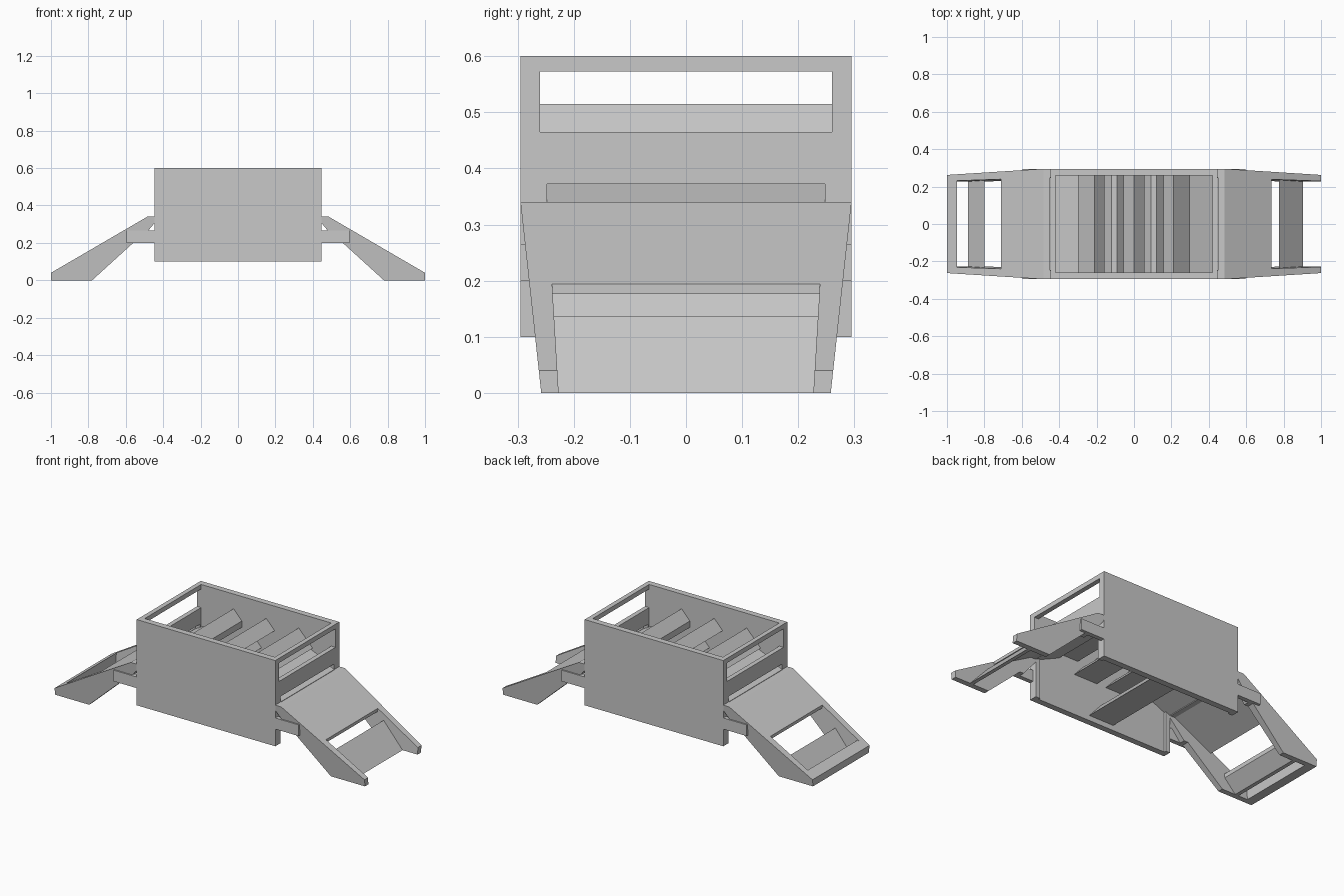
import bpy, bmesh

cube = bpy.data.objects.get("Cube")
if cube:
    bpy.data.objects.remove(cube, do_unlink=True)

GREY = (0.58, 0.58, 0.58, 1.0)
grey = bpy.data.materials.new("plain_grey")
grey.use_nodes = True
grey.diffuse_color = GREY
grey.node_tree.nodes["Principled BSDF"].inputs["Base Color"].default_value = GREY


def prism(name, profile, near, far):
    """Extrude an x-z profile between two y limits given as functions of z."""
    bm = bmesh.new()
    a = [bm.verts.new((x, near(z), z)) for x, z in profile]
    b = [bm.verts.new((x, far(z), z)) for x, z in profile]
    n = len(profile)
    bm.faces.new(a)
    bm.faces.new(b[::-1])
    for i in range(n):
        j = (i + 1) % n
        bm.faces.new((a[i], b[i], b[j], a[j]))
    bmesh.ops.recalc_face_normals(bm, faces=bm.faces)
    mesh = bpy.data.meshes.new(name)
    bm.to_mesh(mesh)
    bm.free()
    mesh.materials.append(grey)
    obj = bpy.data.objects.new(name, mesh)
    bpy.context.collection.objects.link(obj)
    return obj


def block(name, x0, x1, y0, y1, z0, z1):
    return prism(name, [(x0, z0), (x1, z0), (x1, z1), (x0, z1)],
                 lambda z: y0, lambda z: y1)


def cross_bar(name, profile, s=1):
    """Solid bar spanning the inside of the housing."""
    return prism(name, [(s * x, z) for x, z in profile],
                 lambda z: -0.261, lambda z: 0.261)


def outer(z):
    return 0.258 + z * 0.109


def inner(z):
    return 0.227 + z * 0.06


# Open housing: long walls
for s, side in ((-1, "front"), (1, "back")):
    y0, y1 = sorted((s * 0.26, s * 0.295))
    block(side + "_wall", -0.447, 0.447, y0, y1, 0.10, 0.60)

for s, side, deck_end in ((1, "left", 0.735), (-1, "right", 0.712)):
    # End walls with a window above and an open doorway below
    x0, x1 = sorted((s * 0.42, s * 0.447))
    block(side + "_top_rail", x0, x1, -0.262, 0.262, 0.573, 0.60)
    block(side + "_window_sill", x0, x1, -0.262, 0.262, 0.372, 0.465)

    # Ramp deck
    end_z = 0.34 - (deck_end - 0.485) * 0.5825
    prism(side + "_ramp_deck",
          [(s * x, z) for x, z in ((0.45, 0.34), (0.485, 0.34), (deck_end, end_z),
                                   (deck_end, end_z - 0.018),
                                   (0.48, 0.318), (0.45, 0.318))],
          lambda z: -inner(z) - 0.004, lambda z: inner(z) + 0.004)

    for t, face in ((-1, "front"), (1, "back")):
        # Doorway posts
        y0, y1 = sorted((t * 0.248, t * 0.262))
        block(f"{side}_{face}_post", x0, x1, y0, y1, 0.10, 0.38)
        # Tapering ramp cheeks
        prism(f"{side}_{face}_ramp_cheek",
              [(s * x, z) for x, z in ((0.447, 0.34), (0.485, 0.34), (1, 0.04),
                                       (1, 0), (0.78, 0), (0.56, 0.2),
                                       (0.535, 0.2), (0.447, 0.305))],
              lambda z: t * inner(z), lambda z: t * outer(z))
        # Support arms joining ramp and housing
        y0, y1 = sorted((t * 0.27, t * 0.295))
        xa, xb = sorted((s * 0.44, s * 0.597))
        block(f"{side}_{face}_arm", xa, xb, y0, y1, 0.20, 0.265)

    # Chute leading out through the doorway
    cross_bar(side + "_chute", ((0.447, 0.34), (0.28, 0.415),
                                (0.28, 0.395), (0.447, 0.32)), s)
    # Outer baffle with a long outward slope
    cross_bar(side + "_outer_baffle", ((0.157, 0.457), (0.21, 0.515),
                                       (0.30, 0.42), (0.157, 0.42)), s)
    # Flat-topped lower baffle under the gap
    cross_bar(side + "_lower_baffle", ((0.03, 0.335), (0.09, 0.40),
                                       (0.12, 0.40), (0.18, 0.335)), s)

# Middle baffle and the low divider under it
cross_bar("middle_baffle", ((-0.055, 0.457), (0, 0.515), (0.055, 0.457)))
cross_bar("low_divider", ((-0.08, 0.13), (0, 0.22), (0.08, 0.13)))

# Lower cross boards of the ramps, and the closing bar on one foot
for side, s, top_x, top_z, toe_x in (("left", 1, 0.775, 0.137, 0.903),
                                     ("right", -1, 0.80, 0.10, 0.888)):
    prism(side + "_cross_board",
          [(s * top_x, top_z), (s * toe_x, 0), (s * (toe_x - 0.022), 0),
           (s * top_x, top_z - 0.024)],
          lambda z: -inner(z) - 0.004, lambda z: inner(z) + 0.004)
prism("right_foot_bar", [(-1, 0), (-0.947, 0), (-0.947, 0.07), (-1, 0.04)],
      lambda z: -0.235, lambda z: 0.235)
